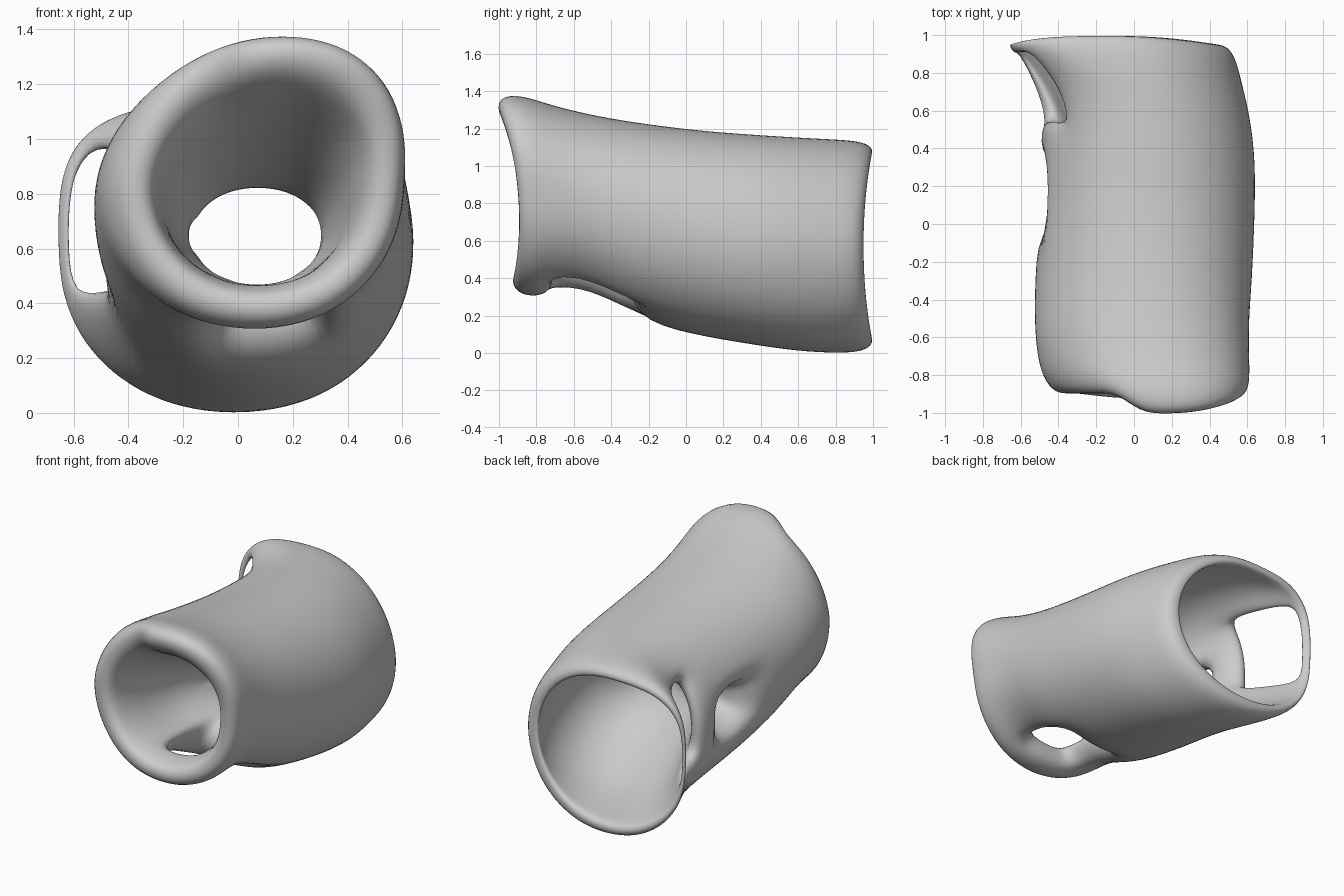
import bpy, bmesh, math

if "Cube" in bpy.data.objects:
    bpy.data.objects.remove(bpy.data.objects["Cube"])

SEG = 24
# Cross-sections: y, outer (x0, x1, z0, z1), inner (x0, x1, z0, z1), lean
ROWS = [
    (-0.98, (-0.43, 0.59, 0.33, 1.38), (-0.33, 0.49, 0.43, 1.26), 0.10),
    (-0.86, (-0.49, 0.61, 0.29, 1.385), (-0.30, 0.45, 0.46, 1.17), 0.10),
    (-0.72, (-0.52, 0.61, 0.32, 1.33), (-0.28, 0.42, 0.47, 1.10), 0.07),
    (-0.52, (-0.535, 0.61, 0.30, 1.28), (-0.26, 0.39, 0.46, 1.00), 0.04),
    (-0.30, (-0.53, 0.63, 0.18, 1.24), (-0.23, 0.35, 0.46, 0.90), 0.02),
    (0.05, (-0.51, 0.645, 0.09, 1.195), (-0.12, 0.265, 0.49, 0.77), 0.00),
    (0.32, (-0.50, 0.65, 0.045, 1.175), (-0.30, 0.46, 0.30, 0.96), -0.02),
    (0.55, (-0.50, 0.625, 0.01, 1.16), (-0.40, 0.50, 0.18, 1.03), -0.03),
    (0.74, (-0.56, 0.58, -0.005, 1.15), (-0.49, 0.49, 0.13, 1.05), -0.04),
    (0.92, (-0.64, 0.54, -0.005, 1.14), (-0.61, 0.45, 0.11, 1.06), -0.05),
    (1.00, (-0.665, 0.48, 0.03, 1.11), (-0.64, 0.41, 0.10, 1.05), -0.05),
]


def end_shift(row, c, s):
    """Scalloped front and back ends; the front steps back on its left."""
    front = 0.08 - 0.04 * s - 0.07 * s * s
    if c < -0.3 and s > 0:
        front = max(front, 0.08)
    back = -0.05 * (1 - s * s)
    return front * {0: 1, 1: 0.6, 2: 0.2}.get(row, 0) + back * {10: 1, 9: 0.3}.get(row, 0)


def ring(bm, row, box, lean):
    x0, x1, z0, z1 = box
    verts = []
    for k in range(SEG):
        a = 2 * math.pi * k / SEG
        c, s = math.cos(a), math.sin(a)
        # small power gives fuller shoulders, most at the flared back left
        p = 0.66 if row >= 9 and c < 0 < s else 0.95
        x = (x0 + x1) / 2 + (x1 - x0) / 2 * math.copysign(abs(c) ** p, c) + lean * max(s, 0)
        z = (z0 + z1) / 2 + (z1 - z0) / 2 * math.copysign(abs(s) ** p, s)
        verts.append(bm.verts.new((x, ROWS[row][0] + end_shift(row, c, s), z)))
    return verts


def is_hole(row, k):
    """Open cells: under the front rim, beside the back rim, small left vent."""
    under_front = row in (2, 3) and 17 <= k <= 19
    left_back = row in (7, 8) and 9 <= k <= 12
    left_vent = row == 5 and k in (11, 12)
    return under_front or left_back or left_vent


# Thick tube: outer skin, narrowed inner skin, walls along every open border
bm = bmesh.new()
outer = [ring(bm, i, r[1], r[3]) for i, r in enumerate(ROWS)]
inner = [ring(bm, i, r[2], r[3] * 0.7) for i, r in enumerate(ROWS)]
borders = {}
for i in range(len(ROWS) - 1):
    for k in range(SEG):
        if is_hole(i, k):
            continue
        n = (k + 1) % SEG
        loop = [(i, k), (i + 1, k), (i + 1, n), (i, n)]
        bm.faces.new([outer[r][c] for r, c in loop])
        bm.faces.new([inner[r][c] for r, c in reversed(loop)])
        for p, q in zip(loop, loop[1:] + loop[:1]):
            key = frozenset((p, q))
            borders[key] = None if key in borders else (p, q)
for pair in borders.values():
    if pair:
        (r1, c1), (r2, c2) = pair
        bm.faces.new((outer[r2][c2], outer[r1][c1], inner[r1][c1], inner[r2][c2]))
bmesh.ops.recalc_face_normals(bm, faces=bm.faces)
bmesh.ops.delete(bm, geom=[v for v in bm.verts if not v.link_faces], context='VERTS')
mesh = bpy.data.meshes.new("hollow_sleeve")
bm.to_mesh(mesh)
bm.free()
for p in mesh.polygons:
    p.use_smooth = True
sleeve = bpy.data.objects.new("hollow_sleeve", mesh)
bpy.context.collection.objects.link(sleeve)

# Rounded, organic surface
sub = sleeve.modifiers.new("soften", 'SUBSURF')
sub.levels = sub.render_levels = 2
